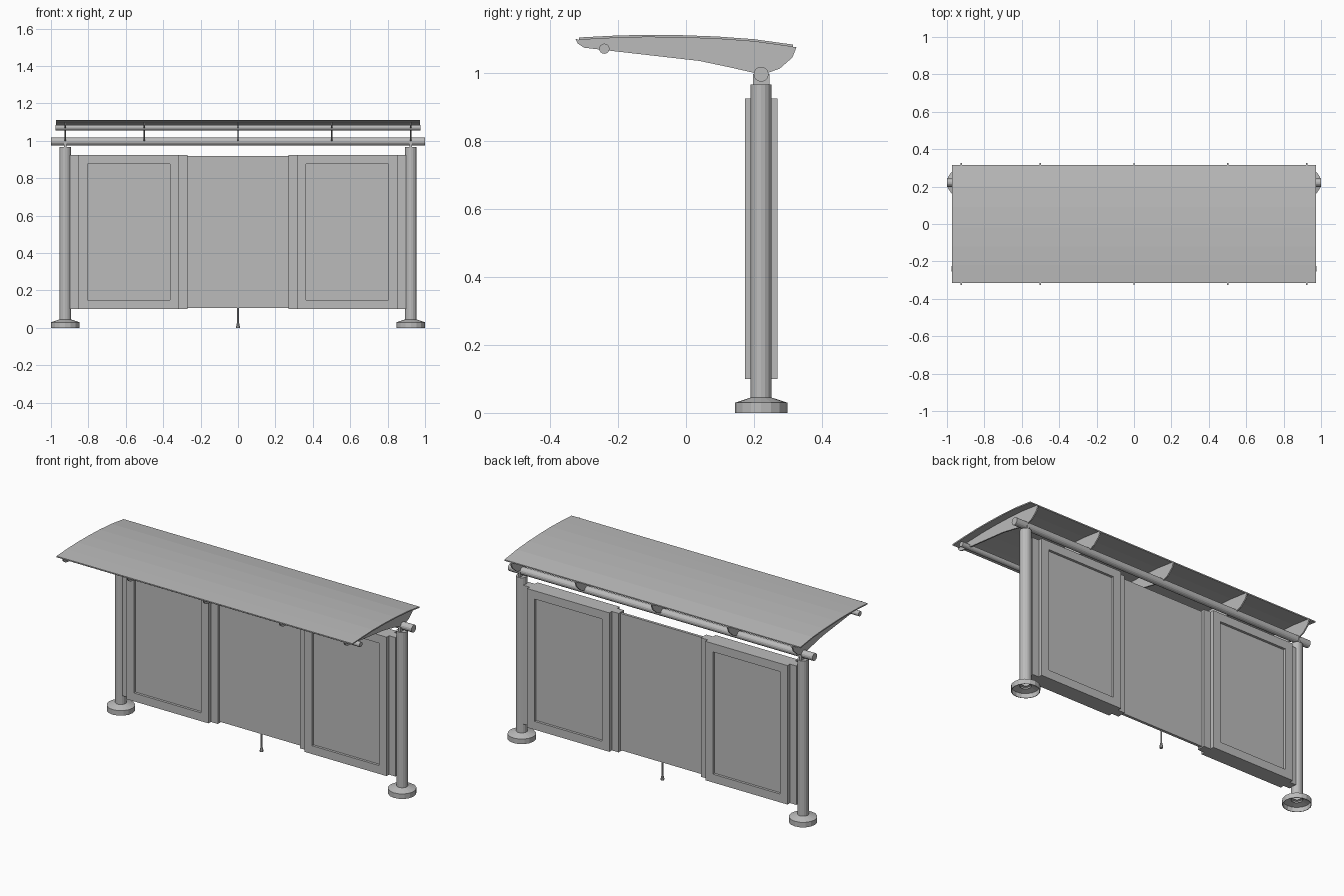
import bpy, bmesh, math
from mathutils import Matrix

cube = bpy.data.objects.get("Cube")
if cube:
    bpy.data.objects.remove(cube, do_unlink=True)

grey = bpy.data.materials.new("light grey metal")
grey.use_nodes = True
GREY = (0.5, 0.5, 0.5, 1)
grey.diffuse_color = GREY
grey.node_tree.nodes["Principled BSDF"].inputs["Base Color"].default_value = GREY

AXIS_Y = 0.221  # line of the posts, panels and beam


def finish(name, bm, recalc=True):
    if recalc:
        bmesh.ops.recalc_face_normals(bm, faces=bm.faces)
    mesh = bpy.data.meshes.new(name)
    bm.to_mesh(mesh)
    bm.free()
    mesh.materials.append(grey)
    obj = bpy.data.objects.new(name, mesh)
    bpy.context.collection.objects.link(obj)
    return obj


def box(name, x0, x1, y0, y1, z0, z1):
    bm = bmesh.new()
    size = Matrix.Diagonal((x1 - x0, y1 - y0, z1 - z0, 1))
    mid = Matrix.Translation(((x0 + x1) / 2, (y0 + y1) / 2, (z0 + z1) / 2))
    bmesh.ops.create_cube(bm, size=1, matrix=mid @ size)
    return finish(name, bm)


def lathe(name, x, y, profile, sides=16):
    """Turn (radius, z) points about a vertical axis."""
    bm = bmesh.new()
    verts = [bm.verts.new((r, 0, z)) for r, z in profile]
    edges = [bm.edges.new(pair) for pair in zip(verts, verts[1:])]
    bmesh.ops.spin(bm, geom=verts + edges, cent=(0, 0, 0), axis=(0, 0, 1),
                   angle=math.tau, steps=sides, use_duplicate=False)
    bmesh.ops.remove_doubles(bm, verts=bm.verts, dist=1e-5)
    bmesh.ops.translate(bm, verts=bm.verts, vec=(x, y, 0))
    return finish(name, bm)


def tube_x(name, y, z, radius, half, sides=16):
    bm = bmesh.new()
    turn = Matrix.Translation((0, y, z)) @ Matrix.Rotation(math.pi / 2, 4, 'Y')
    bmesh.ops.create_cone(bm, cap_ends=True, segments=sides, radius1=radius,
                          radius2=radius, depth=2 * half, matrix=turn)
    return finish(name, bm)


def extrude_x(name, outline, x0, x1):
    """Extrude a closed (y, z) outline along x."""
    bm = bmesh.new()
    face = bm.faces.new([bm.verts.new((x0, y, z)) for y, z in outline])
    out = bmesh.ops.extrude_face_region(bm, geom=[face], use_keep_orig=True)
    moved = [v for v in out["geom"] if isinstance(v, bmesh.types.BMVert)]
    bmesh.ops.translate(bm, verts=moved, vec=(x1 - x0, 0, 0))
    return finish(name, bm)


# Curved roof sheet
curve = [(-0.315, 1.104), (-0.22, 1.109), (-0.12, 1.112), (-0.02, 1.111),
         (0.09, 1.107), (0.2, 1.099), (0.315, 1.083)]
under = [(y, z - 0.007) for y, z in curve]
extrude_x("roof_sheet", curve + under[::-1], -0.972, 0.972)

# Thin roof ribs
belly = [(0.325, 1.076), (0.313, 1.045), (0.275, 1.012), (0.24, 1.0),
         (0.2, 1.0), (0.13, 1.016), (0.04, 1.035), (-0.1, 1.051),
         (-0.24, 1.067), (-0.3, 1.074), (-0.318, 1.086), (-0.325, 1.1)]
for i, x in enumerate((-0.924, -0.5, 0, 0.5, 0.924)):
    extrude_x(f"roof_rib_{i + 1}", under + belly, x - 0.004, x + 0.004)

# Long beam over the posts and small rail under the front edge
tube_x("main_beam", AXIS_Y, 0.996, 0.022, 1.0)
tube_x("front_rail", -0.24, 1.071, 0.015, 0.975)

for label, s in (("right", -1), ("left", 1)):
    def side_box(name, xa, xb, depth, z0, z1):
        lo, hi = sorted((s * xa, s * xb))
        return box(f"{label}_{name}", lo, hi, AXIS_Y - depth, AXIS_Y + depth, z0, z1)

    # Post with a hollow foot and a tab that holds the beam
    x = s * 0.924
    lathe(f"{label}_post", x, AXIS_Y,
          [(0, 0.966), (0.031, 0.966), (0.031, 0.03)])
    lathe(f"{label}_foot", x, AXIS_Y,
          [(0.031, 0.045), (0.077, 0.03), (0.077, 0), (0.074, 0),
           (0.074, 0.027), (0.02, 0.042)])
    side_box("beam_tab", 0.918, 0.930, 0.024, 0.96, 0.996)

    # Strips on both sides of the display case
    side_box("outer_strip", 0.853, 0.897, 0.025, 0.1, 0.925)
    side_box("inner_strip", 0.27, 0.317, 0.025, 0.1, 0.925)

    # Display case with a sunken window on its front and back
    case = side_box("display_case", 0.315, 0.855, 0.048, 0.1, 0.925)
    bm = bmesh.new()
    bm.from_mesh(case.data)
    for face in [f for f in bm.faces if abs(f.normal.y) > 0.9]:
        inward = -face.normal.copy()
        bmesh.ops.inset_region(bm, faces=[face], thickness=0.07)
        bmesh.ops.inset_region(bm, faces=[face], thickness=0.0005)
        bmesh.ops.translate(bm, verts=face.verts, vec=inward * 0.014)
    bm.to_mesh(case.data)
    bm.free()

# Thin middle panel and the small leg under it
box("middle_panel", -0.272, 0.272, AXIS_Y - 0.008, AXIS_Y + 0.008, 0.107, 0.919)
lathe("middle_leg", 0, AXIS_Y,
      [(0.005, 0.11), (0.005, 0.03), (0.01, 0.008), (0.01, 0), (0, 0)], 8)
